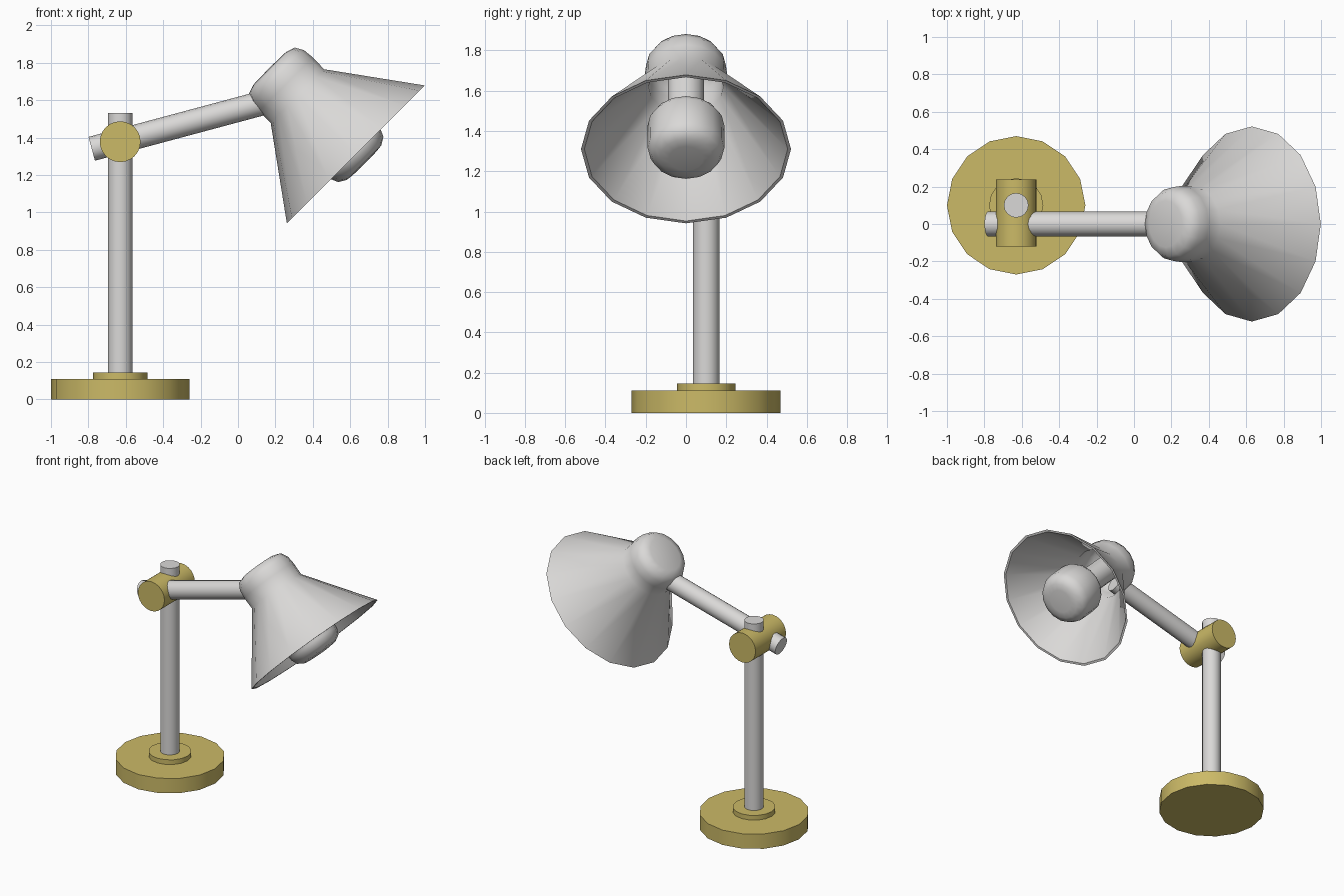
import bpy, bmesh, math
from mathutils import Matrix, Vector

if "Cube" in bpy.data.objects:
    bpy.data.objects.remove(bpy.data.objects["Cube"])


def material(name, rgb):
    m = bpy.data.materials.new(name)
    m.diffuse_color = (*rgb, 1)
    m.use_nodes = True
    m.node_tree.nodes["Principled BSDF"].inputs["Base Color"].default_value = m.diffuse_color
    return m


GREY = material("light_grey", (0.70, 0.69, 0.68))
BRASS = material("brass_yellow", (0.60, 0.49, 0.135))


def lathe(name, profile, mat, matrix, sides=16, loop=False):
    """Spin (radius, height) points around local z; loop joins last to first."""
    bm = bmesh.new()
    rings = []
    for r, h in profile:
        if r == 0:
            rings.append([bm.verts.new((0, 0, h))] * sides)
        else:
            rings.append([bm.verts.new((r * math.cos(i * math.tau / sides),
                                        r * math.sin(i * math.tau / sides), h))
                          for i in range(sides)])
    pairs = list(zip(rings, rings[1:]))
    if loop:
        pairs.append((rings[-1], rings[0]))
    for a, b in pairs:
        if a[0] is a[1] and b[0] is b[1]:
            continue  # both points on the axis
        for i in range(sides):
            j = (i + 1) % sides
            bm.faces.new(list(dict.fromkeys((a[i], a[j], b[j], b[i]))))
    bmesh.ops.recalc_face_normals(bm, faces=bm.faces)
    me = bpy.data.meshes.new(name)
    bm.to_mesh(me)
    bm.free()
    me.materials.append(mat)
    ob = bpy.data.objects.new(name, me)
    ob.matrix_world = matrix
    bpy.context.collection.objects.link(ob)
    bpy.ops.object.select_all(action='DESELECT')
    ob.select_set(True)
    bpy.context.view_layer.objects.active = ob
    bpy.ops.object.shade_smooth_by_angle(angle=math.radians(48))
    return ob


def rod(name, start, end, r, mat, sides=16):
    """Cylinder between two points."""
    start, end = Vector(start), Vector(end)
    d = end - start
    rot = d.to_track_quat('Z', 'Y').to_matrix().to_4x4()
    return lathe(name, [(0, 0), (r, 0), (r, d.length), (0, d.length)], mat,
                 Matrix.Translation(start) @ rot, sides)


# Stand
X, Y = -0.63, 0.10
rod("base", (X, Y, 0), (X, Y, 0.11), 0.37, BRASS)
rod("base_collar", (X, Y, 0.10), (X, Y, 0.145), 0.145, BRASS)
rod("post", (X, Y, 0.10), (X, Y, 1.532), 0.066, GREY)

# Joint and tilted arm
rod("joint", (X, -0.12, 1.378), (X, 0.238, 1.378), 0.109, BRASS, 24)
rod("arm", (-0.782, 0, 1.34), (0.18, 0, 1.598), 0.066, GREY)

# Lamp head, tilted 45 degrees about the centre of the shade mouth
HEAD = Matrix.Translation((0.63, 0, 1.31)) @ Matrix.Rotation(-math.pi / 4, 4, 'Y')
outer = [(0.5215, 0), (0.202, 0.442), (0.204, 0.53), (0.198, 0.59),
         (0.173, 0.635), (0.125, 0.651), (0, 0.654)]
inner = [(0, 0.638), (0.12, 0.635), (0.16, 0.62), (0.183, 0.58),
         (0.188, 0.53), (0.186, 0.437), (0.505, 0)]
lathe("shade", outer + inner, GREY, HEAD, loop=True)

# Bulb with its neck
lathe("bulb", [(0, -0.068), (0.085, -0.067), (0.131, -0.062), (0.171, -0.038),
               (0.19, 0.005), (0.191, 0.165), (0.172, 0.2), (0.13, 0.228),
               (0.09, 0.236), (0.09, 0.645), (0, 0.645)], GREY, HEAD)
